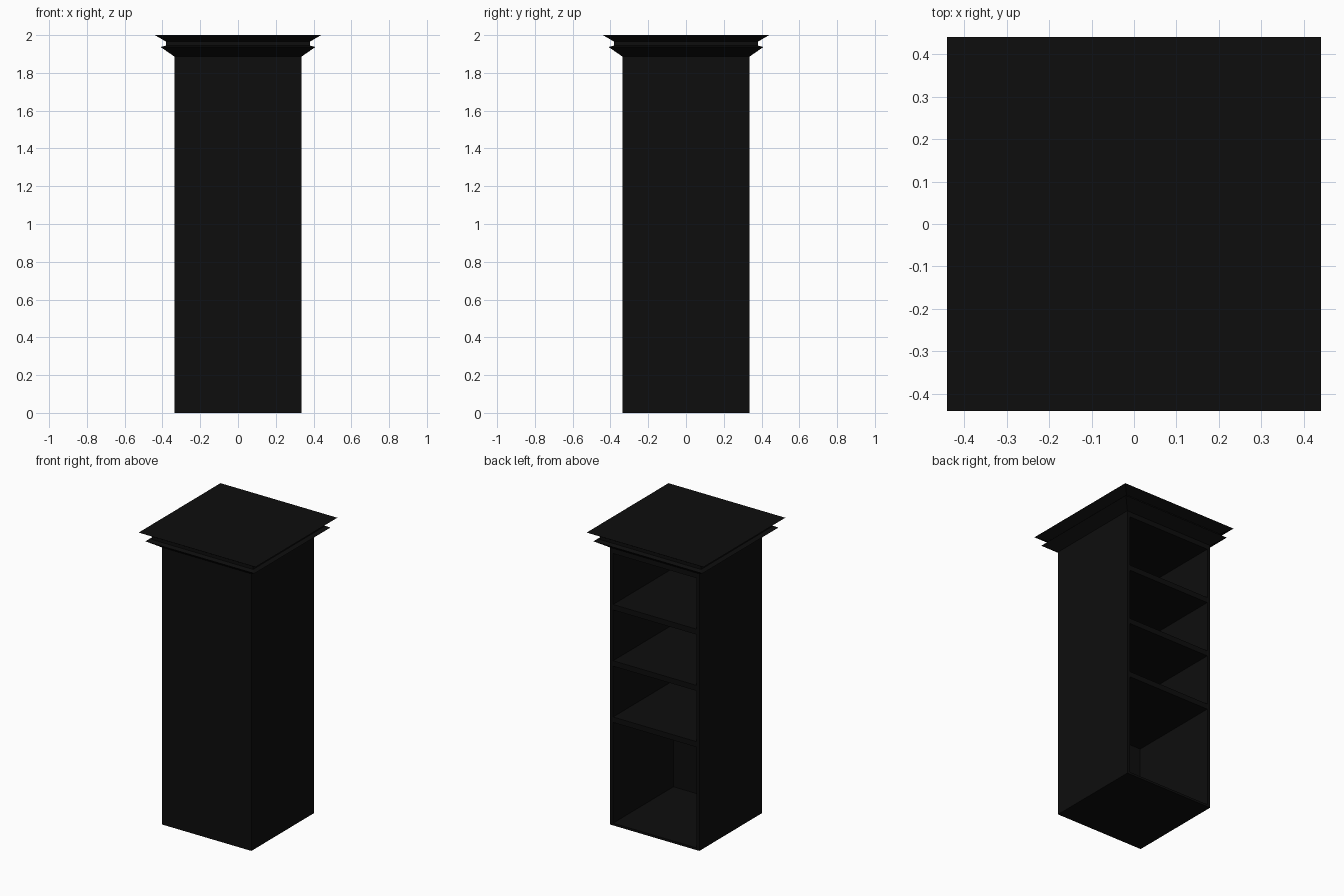
import bpy
import bmesh

if "Cube" in bpy.data.objects:
    bpy.data.objects.remove(bpy.data.objects["Cube"], do_unlink=True)

black = bpy.data.materials.new("matte black")
black.use_nodes = True
colour = (0.004, 0.004, 0.004, 1)
black.diffuse_color = colour
black.node_tree.nodes["Principled BSDF"].inputs["Base Color"].default_value = colour

HALF = 0.336      # half width of the cabinet
WALL = 0.022      # panel thickness
BODY_TOP = 1.886
INNER = HALF - WALL


def make_object(name, bm):
    bmesh.ops.recalc_face_normals(bm, faces=bm.faces)
    mesh = bpy.data.meshes.new(name)
    bm.to_mesh(mesh)
    bm.free()
    mesh.materials.append(black)
    obj = bpy.data.objects.new(name, mesh)
    bpy.context.collection.objects.link(obj)
    return obj


def box(name, low, high):
    bm = bmesh.new()
    bmesh.ops.create_cube(bm, size=1)
    for v in bm.verts:
        v.co = [(a + b) / 2 + c * (b - a) for a, b, c in zip(low, high, v.co)]
    return make_object(name, bm)


def square_loft(name, profile):
    """Stack square rings given as (half width, height) and cap both ends."""
    bm = bmesh.new()
    rings = [[bm.verts.new((sx * r, sy * r, z))
              for sx, sy in ((-1, -1), (1, -1), (1, 1), (-1, 1))]
             for r, z in profile]
    for a, b in zip(rings, rings[1:]):
        for i in range(4):
            j = (i + 1) % 4
            bm.faces.new((a[i], a[j], b[j], b[i]))
    bm.faces.new(rings[0])
    bm.faces.new(rings[-1])
    return make_object(name, bm)


# Cabinet shell, open at the back
box("front_panel", (-HALF, -HALF, 0), (HALF, -INNER, BODY_TOP))
for name, side in (("left_panel", 1), ("right_panel", -1)):
    x0, x1 = sorted((side * INNER, side * HALF))
    box(name, (x0, -INNER, 0), (x1, HALF, BODY_TOP))
box("floor_panel", (-INNER, -INNER, 0), (INNER, HALF, 0.015))
box("ceiling_panel", (-INNER, -INNER, BODY_TOP - 0.035), (INNER, HALF, BODY_TOP))

# Evenly spaced shelves
for i in range(3):
    top = 0.738 + i * 0.383
    box(f"shelf_{i + 1}", (-INNER, -INNER, top - 0.037), (INNER, HALF, top))

# Two-step flared crown with the flat top
square_loft("crown_top", [(HALF, BODY_TOP), (0.41, 1.937), (0.38, 1.945),
                          (0.38, 1.965), (0.44, 2.0)])
